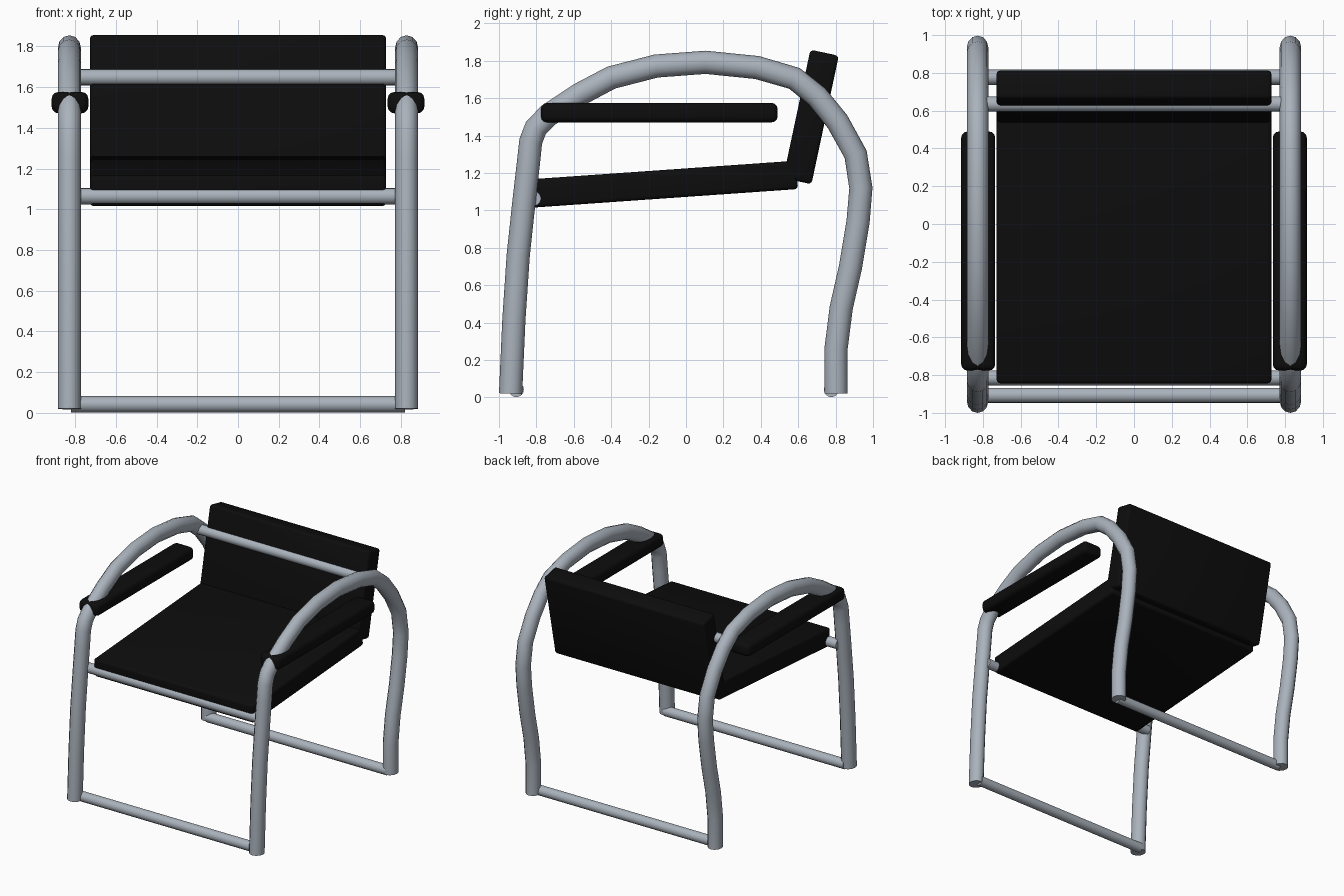
import bpy
import math

cube = bpy.data.objects.get("Cube")
if cube:
    bpy.data.objects.remove(cube, do_unlink=True)


def material(name, rgb, roughness):
    m = bpy.data.materials.new(name)
    m.use_nodes = True
    m.diffuse_color = (*rgb, 1)
    bsdf = m.node_tree.nodes["Principled BSDF"]
    bsdf.inputs["Base Color"].default_value = (*rgb, 1)
    bsdf.inputs["Roughness"].default_value = roughness
    return m


STEEL = material("grey steel", (0.40, 0.445, 0.50), 0.4)
BLACK = material("black upholstery", (0.004, 0.004, 0.004), 0.6)


def finish(ob, name, mat, angle):
    """Name, colour and smooth the active object."""
    ob.name = ob.data.name = name
    ob.data.materials.clear()
    ob.data.materials.append(mat)
    bpy.ops.object.select_all(action="DESELECT")
    ob.select_set(True)
    bpy.context.view_layer.objects.active = ob
    bpy.ops.object.shade_smooth_by_angle(angle=math.radians(angle))


def cushion(name, centre, size, tilt=0, bevel=0.02):
    """Box with rounded edges, tilted about the x axis."""
    bpy.ops.mesh.primitive_cube_add(size=1, location=centre)
    ob = bpy.context.object
    ob.scale = size
    bpy.ops.object.transform_apply(location=False, rotation=False, scale=True)
    ob.rotation_euler.x = math.radians(tilt)
    mod = ob.modifiers.new("rounded edges", "BEVEL")
    mod.width = bevel
    mod.segments = 3
    bpy.ops.object.modifier_apply(modifier=mod.name)
    finish(ob, name, BLACK, 40)


def crossbar(name, y, z, half=0.82, r=0.04):
    """Round bar running from one side tube to the other."""
    bpy.ops.mesh.primitive_cylinder_add(vertices=16, radius=r, depth=2 * half,
                                        location=(0, y, z),
                                        rotation=(0, math.pi / 2, 0))
    finish(bpy.context.object, name, STEEL, 40)


# Bent side tube: front foot, up, over the arch, down to the back foot (y, z)
PATH = [(-0.938, 0.02), (-0.92, 0.42), (-0.897, 0.76), (-0.865, 1.06),
        (-0.843, 1.25), (-0.83, 1.37), (-0.803, 1.44), (-0.735, 1.51),
        (-0.57, 1.62), (-0.40, 1.71), (-0.16, 1.772), (0.105, 1.792),
        (0.38, 1.764), (0.58, 1.706), (0.70, 1.61), (0.81, 1.475),
        (0.907, 1.30), (0.935, 1.12), (0.92, 0.94), (0.88, 0.70),
        (0.83, 0.48), (0.802, 0.26), (0.802, 0.02)]


def side_tube(name, x):
    curve = bpy.data.curves.new(name, "CURVE")
    curve.dimensions = "3D"
    curve.bevel_depth = 0.062
    curve.bevel_resolution = 4
    curve.use_fill_caps = True
    spline = curve.splines.new("POLY")
    spline.points.add(len(PATH) - 1)
    for p, (y, z) in zip(spline.points, PATH):
        p.co = (0, y, z, 1)
    ob = bpy.data.objects.new(name, curve)
    bpy.context.collection.objects.link(ob)
    ob.location.x = x
    ob.scale.x = 0.92
    bpy.ops.object.select_all(action="DESELECT")
    ob.select_set(True)
    bpy.context.view_layer.objects.active = ob
    bpy.ops.object.convert(target="MESH")
    finish(bpy.context.object, name, STEEL, 40)


# Side frames and armrests
for side, s in (("left", 1), ("right", -1)):
    side_tube(side + "_side_tube", s * 0.828)
    cushion(side + "_armrest", (s * 0.825, -0.143, 1.523),
            (0.18, 1.266, 0.105), bevel=0.033)

# Cross bars
crossbar("front_floor_bar", -0.907, 0.042)
crossbar("back_floor_bar", 0.777, 0.042)
crossbar("seat_front_bar", -0.815, 1.064)
crossbar("backrest_bar", 0.635, 1.648, half=0.80)

# Seat and backrest
cushion("seat", (0, -0.123, 1.14), (1.455, 1.437, 0.152), tilt=4)
cushion("backrest", (0, 0.668, 1.50), (1.455, 0.155, 0.702), tilt=-12)
